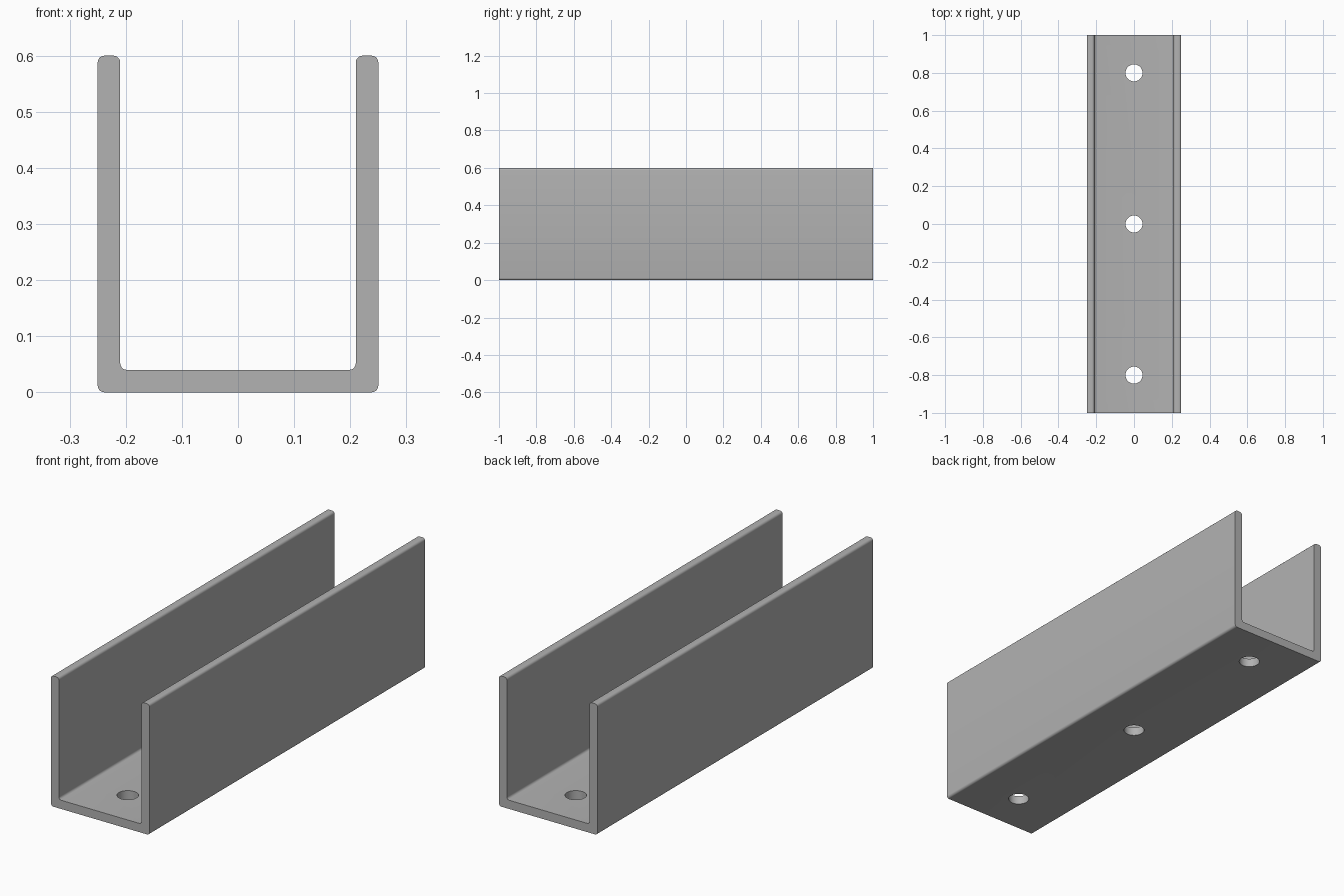
import bpy
import bmesh
import math

WIDTH, LENGTH, HEIGHT = 0.5, 2.0, 0.6
WALL = 0.04
FILLET = 0.012
HOLE_RADIUS = 0.045

cube = bpy.data.objects.get("Cube")
if cube:
    bpy.data.objects.remove(cube, do_unlink=True)

# Plain grey material
grey = bpy.data.materials.new("plain_grey")
grey.use_nodes = True
colour = (0.445, 0.445, 0.445, 1)
grey.diffuse_color = colour
grey.node_tree.nodes["Principled BSDF"].inputs["Base Color"].default_value = colour

# U-shaped section, extruded along y
outer, inner = WIDTH / 2, WIDTH / 2 - WALL
half = [(outer, 0), (outer, HEIGHT), (inner, HEIGHT), (inner, WALL)]
section = half + [(-x, z) for x, z in reversed(half)]

bm = bmesh.new()
face = bm.faces.new([bm.verts.new((x, -LENGTH / 2, z)) for x, z in section])
extruded = bmesh.ops.extrude_face_region(bm, geom=[face], use_keep_orig=True)
moved = [g for g in extruded["geom"] if isinstance(g, bmesh.types.BMVert)]
bmesh.ops.translate(bm, verts=moved, vec=(0, LENGTH, 0))

# Round every lengthwise corner
long_edges = [e for e in bm.edges if abs(e.verts[0].co.y - e.verts[1].co.y) > 1]
bmesh.ops.bevel(bm, geom=long_edges, offset=FILLET, offset_type='OFFSET',
                segments=5, profile=0.5, affect='EDGES')
bmesh.ops.recalc_face_normals(bm, faces=bm.faces)
mesh = bpy.data.meshes.new("channel")
bm.to_mesh(mesh)
bm.free()
channel = bpy.data.objects.new("channel", mesh)
bpy.context.collection.objects.link(channel)
mesh.materials.append(grey)

# Mounting holes through the floor
for y in (-0.8, 0, 0.8):
    bpy.ops.mesh.primitive_cylinder_add(vertices=48, radius=HOLE_RADIUS,
                                        depth=WALL * 3, location=(0, y, WALL / 2))
    cutter = bpy.context.object
    cutter.name = "hole_cutter"
    cutter.data.materials.append(grey)
    cutter.hide_render = True
    cut = channel.modifiers.new("mounting_hole", 'BOOLEAN')
    cut.operation = 'DIFFERENCE'
    cut.solver = 'EXACT'
    cut.object = cutter
    bpy.ops.object.select_all(action='DESELECT')
    channel.select_set(True)
    bpy.context.view_layer.objects.active = channel
    bpy.ops.object.modifier_apply(modifier=cut.name)
    bpy.data.objects.remove(cutter, do_unlink=True)

# Smooth the fillets and hole walls, keep corners sharp
bpy.ops.object.shade_smooth_by_angle(angle=math.radians(30))
